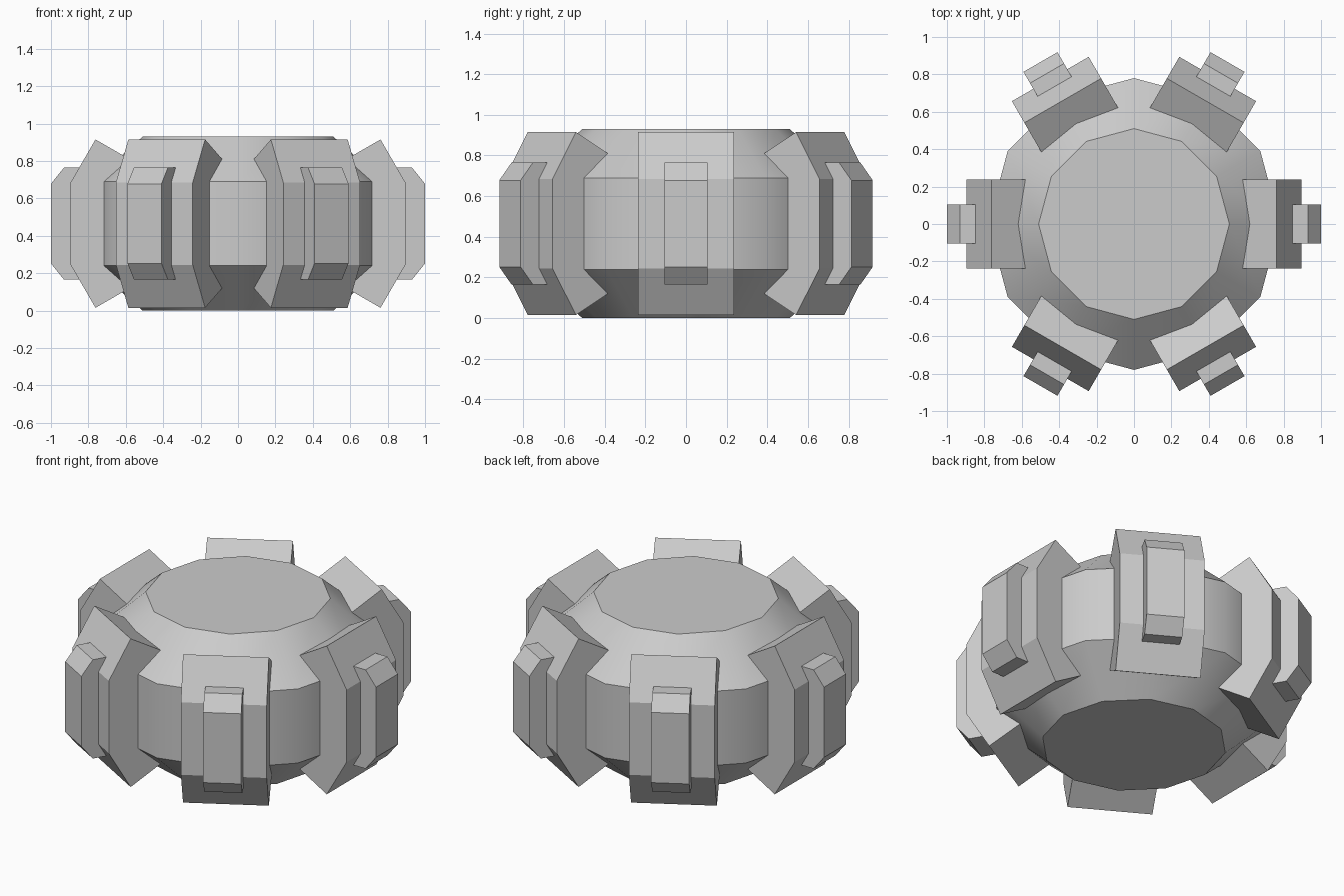
import bpy
import bmesh
import math
from mathutils import Matrix

cube = bpy.data.objects.get("Cube")
if cube:
    bpy.data.objects.remove(cube, do_unlink=True)

grey = bpy.data.materials.new("plain_grey")
grey.use_nodes = True
colour = (0.6, 0.6, 0.6, 1)
grey.diffuse_color = colour
grey.node_tree.nodes["Principled BSDF"].inputs["Base Color"].default_value = colour

MID = 0.465  # half height of the whole model


def finish(name, bm):
    bmesh.ops.recalc_face_normals(bm, faces=bm.faces)
    mesh = bpy.data.meshes.new(name)
    bm.to_mesh(mesh)
    bm.free()
    mesh.materials.append(grey)
    obj = bpy.data.objects.new(name, mesh)
    bpy.context.collection.objects.link(obj)
    return obj


def drum(name, profile, sides):
    """Capped drum from (radius, z) rings."""
    bm = bmesh.new()
    rings = []
    for r, z in profile:
        rings.append([bm.verts.new((r * math.cos(math.tau * i / sides),
                                    r * math.sin(math.tau * i / sides), z))
                      for i in range(sides)])
    for low, high in zip(rings, rings[1:]):
        for i in range(sides):
            j = (i + 1) % sides
            bm.faces.new((low[i], low[j], high[j], high[i]))
    bm.faces.new(rings[0])
    bm.faces.new(rings[-1])
    return finish(name, bm)


def rib(name, upper, half_width, angle):
    """Radial block: upper (radius, height above middle) outline, mirrored down."""
    outline = upper + [(r, -h) for r, h in reversed(upper)]
    bm = bmesh.new()
    face = bm.faces.new([bm.verts.new((r, -half_width, MID + h)) for r, h in outline])
    out = bmesh.ops.extrude_face_region(bm, geom=[face])
    verts = [v for v in out["geom"] if isinstance(v, bmesh.types.BMVert)]
    bmesh.ops.translate(bm, verts=verts, vec=(0, 2 * half_width, 0))
    bmesh.ops.rotate(bm, verts=bm.verts, cent=(0, 0, 0),
                     matrix=Matrix.Rotation(angle, 3, "Z"))
    return finish(name, bm)


# Twelve-sided body with sloping shoulders
body = drum("body", [(0.51, 0), (0.78, 0.24), (0.78, 0.69), (0.51, 0.93)], 12)
bpy.ops.object.select_all(action="DESELECT")
body.select_set(True)
bpy.context.view_layer.objects.active = body
bpy.ops.object.shade_smooth_by_angle(angle=math.radians(35))

# Six clamps around the rim, each with a narrow raised pad
for n in range(6):
    turn = math.radians(60 * n)
    rib(f"clamp_{n + 1}", [(0.45, 0.27), (0.762, 0.45), (0.895, 0.22)], 0.237, turn)
    rib(f"clamp_pad_{n + 1}", [(0.8, 0.3), (0.93, 0.3), (1.0, 0.213)], 0.105, turn)
